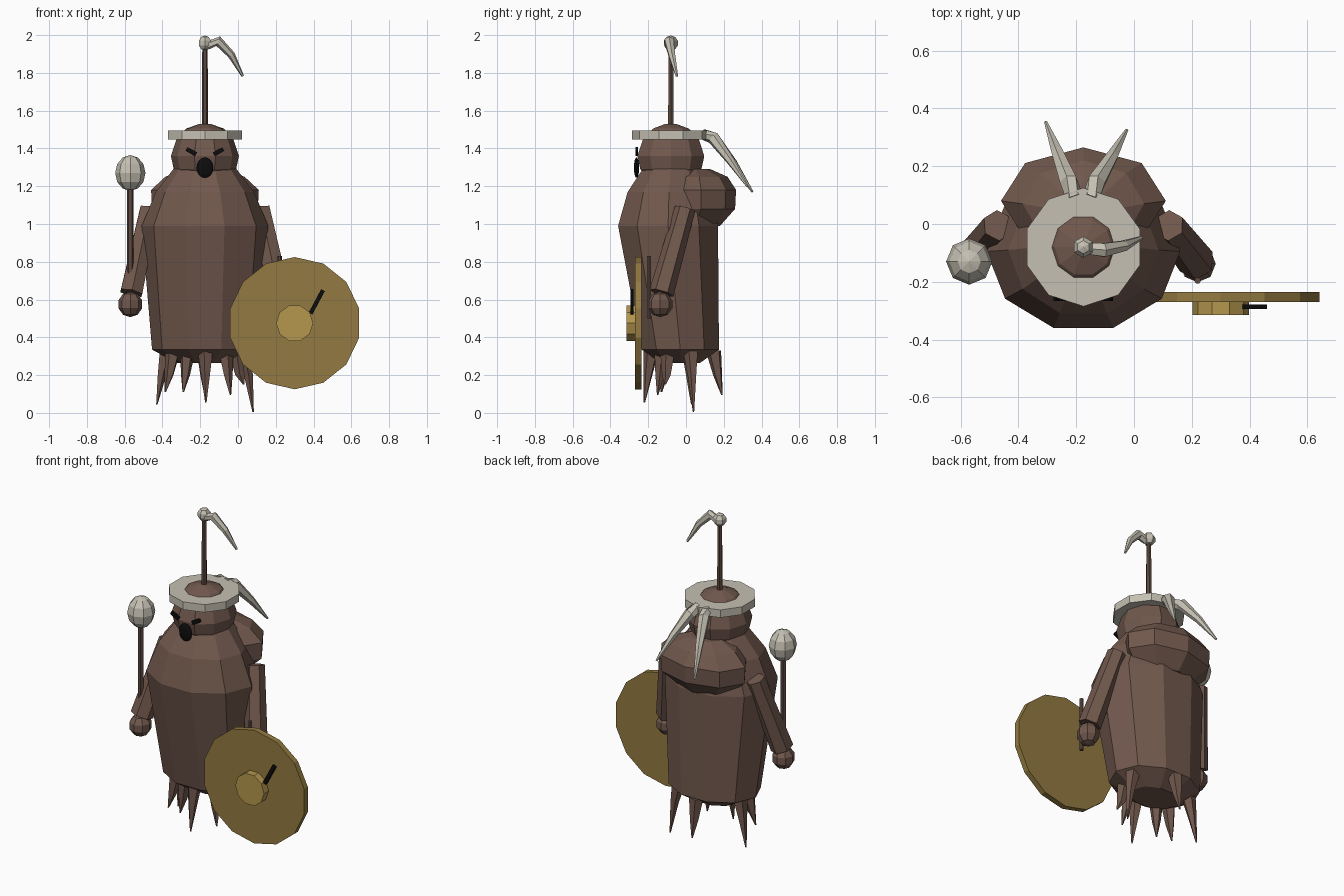
import bpy, bmesh, math
from mathutils import Vector, Matrix

if "Cube" in bpy.data.objects:
    bpy.data.objects.remove(bpy.data.objects["Cube"])

CX = -0.175  # centre line of the figure


def material(name, rgb):
    m = bpy.data.materials.new(name)
    m.diffuse_color = (*rgb, 1)
    m.use_nodes = True
    m.node_tree.nodes["Principled BSDF"].inputs["Base Color"].default_value = m.diffuse_color
    return m


BROWN = material("brown_hide", (0.165, 0.098, 0.074))
WOOD = material("dark_wood", (0.11, 0.066, 0.05))
BONE = material("pale_bone", (0.56, 0.53, 0.45))
GOLD = material("dull_gold", (0.29, 0.195, 0.052))
BRIGHT = material("bright_gold", (0.46, 0.31, 0.075))
BLACK = material("black", (0.004, 0.004, 0.004))


def finish(name, bm, mat):
    bmesh.ops.recalc_face_normals(bm, faces=bm.faces)
    me = bpy.data.meshes.new(name)
    bm.to_mesh(me)
    bm.free()
    me.materials.append(mat)
    ob = bpy.data.objects.new(name, me)
    bpy.context.collection.objects.link(ob)
    return ob


def skin(name, loops, mat):
    """Join loops of points with quads and close both ends."""
    bm = bmesh.new()
    rows = [[bm.verts.new(p) for p in loop] for loop in loops]
    n = len(rows[0])
    for a, b in zip(rows, rows[1:]):
        for i in range(n):
            j = (i + 1) % n
            bm.faces.new((a[i], a[j], b[j], b[i]))
    bm.faces.new(rows[0])
    bm.faces.new(rows[-1])
    return finish(name, bm, mat)


def loft(name, rings, n, mat, phase=0.0):
    """Rings are (x, y, z, radius x, radius y)."""
    turn = [phase + 2 * math.pi * i / n for i in range(n)]
    return skin(name, [[(x + rx * math.cos(t), y + ry * math.sin(t), z) for t in turn]
                       for x, y, z, rx, ry in rings], mat)


def tube(name, path, radii, n, mat, phase=0.0):
    """Tapered tube along a path."""
    pts = [Vector(p) for p in path]
    loops = []
    for k, p in enumerate(pts):
        d = (pts[min(k + 1, len(pts) - 1)] - pts[max(k - 1, 0)]).normalized()
        ref = Vector((0, 1, 0)) if abs(d.y) < 0.8 else Vector((0, 0, 1))
        u = d.cross(ref).normalized()
        v = d.cross(u)
        loops.append([p + radii[k] * (math.cos(t) * u + math.sin(t) * v)
                      for t in (phase + 2 * math.pi * i / n for i in range(n))])
    return skin(name, loops, mat)


def ball(name, c, size, segs, rows, mat):
    bm = bmesh.new()
    bmesh.ops.create_uvsphere(bm, u_segments=segs, v_segments=rows, radius=1,
                              matrix=Matrix.Translation(c) @ Matrix.Diagonal((*size, 1)))
    return finish(name, bm, mat)


def box(name, c, size, tilt, mat):
    bm = bmesh.new()
    bmesh.ops.create_cube(bm, size=1, matrix=Matrix.Translation(c)
                          @ Matrix.Rotation(tilt, 4, 'Y') @ Matrix.Diagonal((*size, 1)))
    return finish(name, bm, mat)


# Barrel-shaped body, hump and head
loft("body", [(CX, -0.03, 0.265, 0.15, 0.11), (CX, -0.03, 0.335, 0.28, 0.215),
              (CX, -0.095, 0.99, 0.335, 0.278), (CX, -0.09, 1.17, 0.26, 0.23),
              (CX, -0.08, 1.30, 0.16, 0.15)], 10, BROWN)
loft("back_hump", [(CX, 0.05, 0.99, 0.18, 0.13), (CX, 0.08, 1.08, 0.28, 0.18),
                   (CX, 0.08, 1.18, 0.285, 0.185), (CX, 0.07, 1.25, 0.21, 0.15),
                   (CX, 0.05, 1.29, 0.1, 0.08)], 8, BROWN)
loft("head", [(CX, -0.08, 1.24, 0.13, 0.13), (CX, -0.08, 1.29, 0.165, 0.17),
              (CX, -0.08, 1.36, 0.18, 0.186), (CX, -0.08, 1.45, 0.15, 0.155),
              (CX, -0.08, 1.505, 0.1, 0.1), (CX, -0.08, 1.53, 0.03, 0.03)], 10, BROWN)

# Face
ball("mouth", (CX, -0.262, 1.298), (0.044, 0.014, 0.054), 12, 8, BLACK)
for s, side in ((-1, "left"), (1, "right")):
    box(side + "_eye", (CX + s * 0.072, -0.26, 1.383), (0.058, 0.014, 0.022), -s * 0.5, BLACK)

# Flat bone collar worn as a hat brim
bm = bmesh.new()
corners = []
for i in range(10):
    t = math.pi / 2 + math.pi * i / 5
    corners.append([bm.verts.new((CX + r * math.cos(t), -0.08 + r * math.sin(t), z))
                    for r, z in ((0.098, 1.447), (0.205, 1.447), (0.205, 1.495), (0.098, 1.495))])
for i in range(10):
    a, b = corners[i], corners[(i + 1) % 10]
    for k in range(4):
        m = (k + 1) % 4
        bm.faces.new((a[k], a[m], b[m], b[k]))
finish("brim", bm, BONE)

# Horns trailing from the brim
tube("left_horn", [(-0.205, 0.09, 1.475), (-0.225, 0.145, 1.455), (-0.265, 0.25, 1.325),
                   (-0.305, 0.352, 1.17)], [0.03, 0.034, 0.022, 0.006], 6, BONE)
tube("right_horn", [(-0.15, 0.09, 1.475), (-0.13, 0.145, 1.455), (-0.075, 0.235, 1.335),
                    (-0.025, 0.325, 1.20)], [0.03, 0.034, 0.022, 0.006], 6, BONE)

# Pole with knob and hooked claw
tube("head_pole", [(CX, -0.08, 1.5), (CX, -0.08, 1.95)], [0.017, 0.014], 6, WOOD)
ball("pole_knob", (CX, -0.08, 1.958), (0.039, 0.039, 0.04), 6, 5, BONE)
tube("pole_claw", [(-0.16, -0.085, 1.945), (-0.105, -0.09, 1.968), (-0.035, -0.075, 1.895),
                   (0.025, -0.048, 1.783)], [0.022, 0.027, 0.02, 0.007], 6, BONE)

# Arms and hands
for s, side in ((-1, "left"), (1, "right")):
    tube(side + "_arm", [(CX + s * 0.295, -0.005, 1.08), (CX + s * 0.39, -0.13, 0.635)],
         [0.055, 0.066], 6, BROWN, 0.5)
    ball(side + "_hand", (CX + s * 0.395, -0.137, 0.575), (0.066, 0.068, 0.068), 8, 5, BROWN)

# Mace
tube("mace_handle", [(-0.57, -0.135, 0.54), (-0.57, -0.135, 1.2)], [0.018, 0.018], 6, WOOD)
ball("mace_head", (-0.57, -0.13, 1.27), (0.08, 0.08, 0.095), 8, 6, BONE)

# Shield with boss, grip and painted-style bar
tube("shield", [(0.3, -0.235, 0.475), (0.3, -0.27, 0.475)], [0.35, 0.35], 14, GOLD, math.pi / 2)
tube("shield_boss", [(0.3, -0.265, 0.475), (0.3, -0.315, 0.475)], [0.098, 0.098], 10, BRIGHT)
for ob in (bpy.data.objects["shield"],):
    # put a corner of the rim at the top
    top = max(v.co.z for v in ob.data.vertices)
    if top < 0.824:
        ob.data.transform(Matrix.Translation((0.3, 0, 0.475))
                          @ Matrix.Rotation(math.pi / 14, 4, 'Y')
                          @ Matrix.Translation((-0.3, 0, -0.475)))
tube("shield_grip", [(0.22, -0.195, 0.5), (0.22, -0.195, 0.83)], [0.012, 0.012], 6, WOOD)
box("shield_bar", (0.417, -0.286, 0.588), (0.022, 0.016, 0.14), 0.49, BLACK)

# Ragged spikes under the body
tips = [(-0.43, 0.03, 0.045), (0.08, 0.04, 0.005), (-0.17, -0.22, 0.055), (-0.385, -0.13, 0.11),
        (-0.29, -0.15, 0.11), (-0.04, -0.15, 0.095), (0.03, -0.11, 0.15), (CX, 0.19, 0.095)]
for i, (x, y, z) in enumerate(tips):
    bx, by = CX + 0.8 * (x - CX), -0.03 + 0.8 * (y + 0.03)
    mx, my = CX + 0.9 * (x - CX), -0.03 + 0.9 * (y + 0.03)
    loft("spike_%d" % (i + 1), [(bx, by, 0.33, 0.043, 0.043), (mx, my, 0.2, 0.025, 0.025),
                                (x, y, z, 0.004, 0.004)], 5, BROWN, i)
